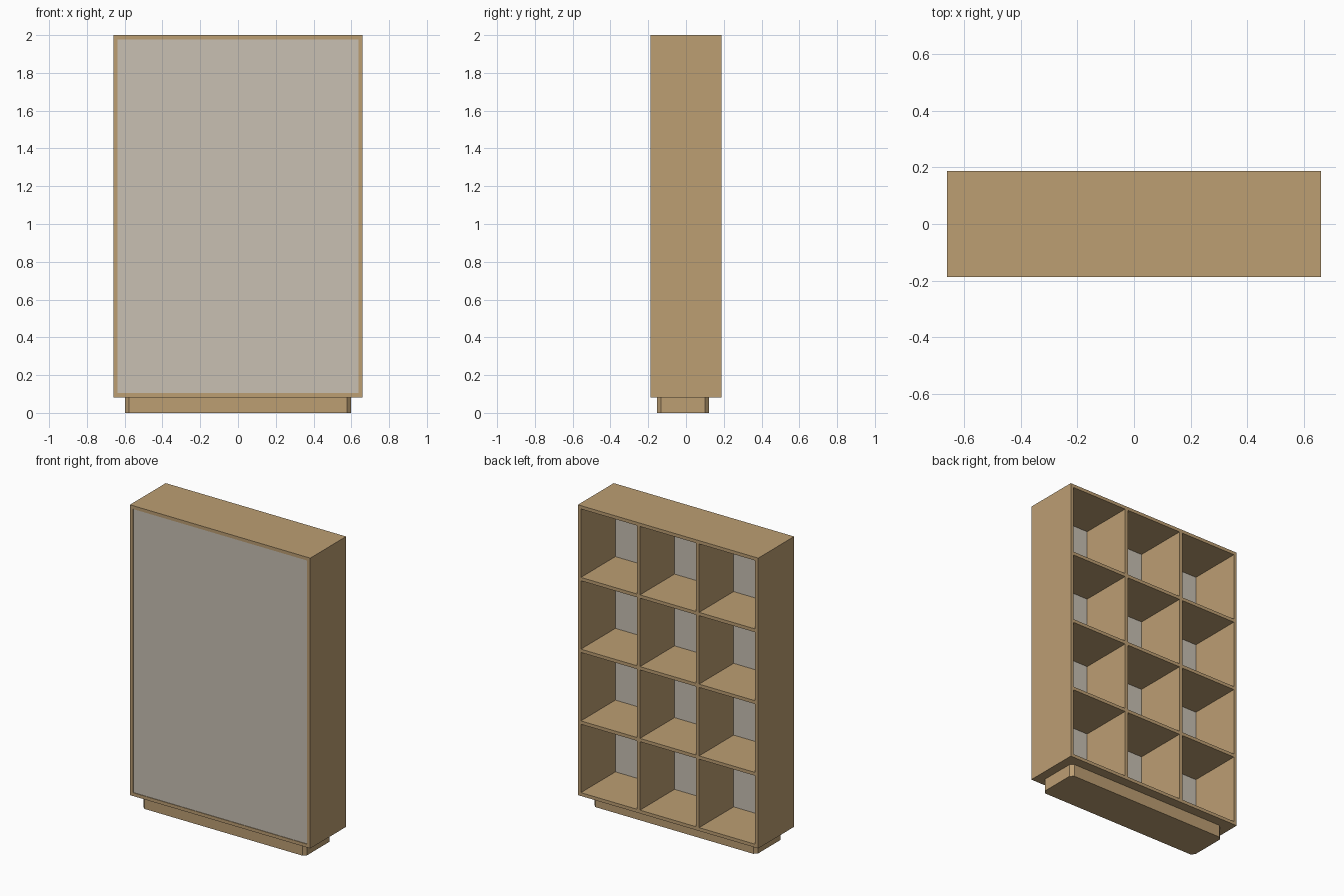
import bpy, bmesh

if "Cube" in bpy.data.objects:
    bpy.data.objects.remove(bpy.data.objects["Cube"])

W, D, Z0, Z1, T = 0.659, 0.187, 0.082, 2.0, 0.022   # half width, half depth, bottom, top, board


def material(name, rgb):
    m = bpy.data.materials.new(name)
    m.diffuse_color = (*rgb, 1)
    m.use_nodes = True
    m.node_tree.nodes["Principled BSDF"].inputs["Base Color"].default_value = m.diffuse_color
    return m


wood = material("light oak", (0.503, 0.342, 0.171))
grey = material("warm grey", (0.578, 0.527, 0.450))


def box(name, x, y, z, mat, chamfer=0):
    """Box from (min, max) ranges, optionally with chamfered vertical edges."""
    bm = bmesh.new()
    bmesh.ops.create_cube(bm, size=1)
    for v in bm.verts:
        v.co = [r[0] if c < 0 else r[1] for c, r in zip(v.co, (x, y, z))]
    if chamfer:
        upright = [e for e in bm.edges
                   if abs(e.verts[0].co.z - e.verts[1].co.z) > 0.01]
        bmesh.ops.bevel(bm, geom=upright, offset=chamfer, segments=1, affect='EDGES')
    me = bpy.data.meshes.new(name)
    bm.to_mesh(me)
    bm.free()
    me.materials.append(mat)
    ob = bpy.data.objects.new(name, me)
    bpy.context.collection.objects.link(ob)
    return ob


# Outer case
box("top_board", (-W, W), (-D, D), (Z1 - T, Z1), wood)
box("bottom_board", (-W, W), (-D, D), (Z0, Z0 + T), wood)
for name, s in (("left_side", -1), ("right_side", 1)):
    xs = sorted((s * W, s * (W - T)))
    box(name, xs, (-D, D), (Z0 + T, Z1 - T), wood)

# Closing panel, slightly recessed
PANEL_Y = -D + 0.014
box("closing_panel", (-W + T, W - T), (-D + 0.004, PANEL_Y), (Z0 + T, Z1 - T), grey)

# Three columns of compartments, four rows
step_x = (2 * W - T) / 3
step_z = (Z1 - Z0 - T) / 4
for i in (1, 2):
    x = -W + i * step_x
    box(f"divider_{i}", (x, x + T), (PANEL_Y, D), (Z0 + T, Z1 - T), wood)
for row in (1, 2, 3):
    z = Z0 + row * step_z
    for col in range(3):
        x = -W + col * step_x
        box(f"shelf_{row}_{col + 1}", (x + T, x + step_x), (PANEL_Y, D), (z, z + T), wood)

# Plinth with chamfered corners
box("plinth", (-0.598, 0.598), (-0.153, 0.122), (0, Z0), wood, chamfer=0.021)
